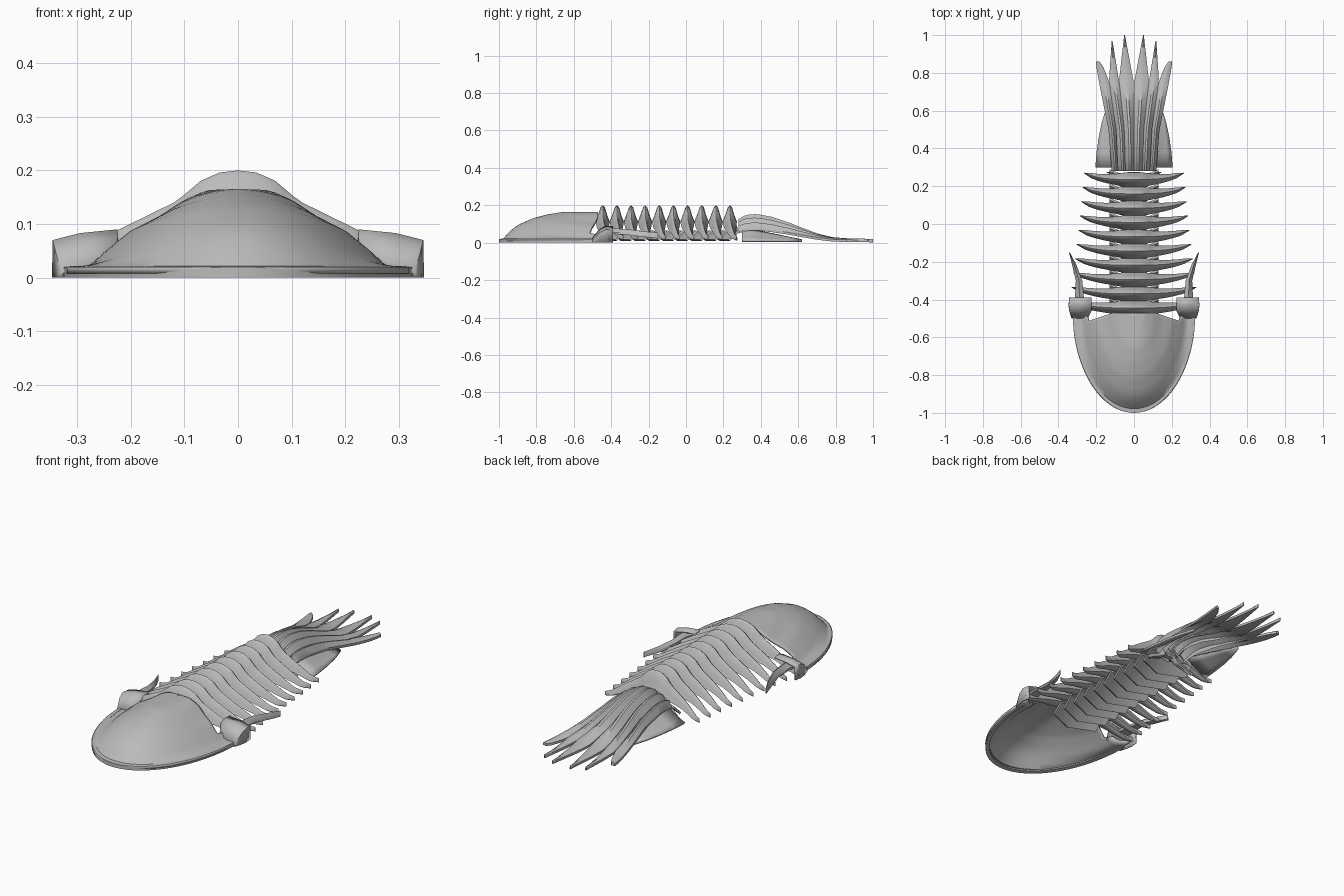
import bpy
import bmesh
from math import sin, cos, pi

old = bpy.data.objects.get("Cube")
if old:
    bpy.data.objects.remove(old, do_unlink=True)

stone = bpy.data.materials.new("stone_grey")
stone.use_nodes = True
GREY = (0.5, 0.5, 0.5, 1)
stone.diffuse_color = GREY
stone.node_tree.nodes["Principled BSDF"].inputs["Base Color"].default_value = GREY


def curve(table, t):
    """Linear lookup in a list of (t, value) pairs."""
    for (a, va), (b, vb) in zip(table, table[1:]):
        if t <= b:
            return va + (vb - va) * max(0, (t - a) / (b - a))
    return table[-1][1]


def loft(name, sections, closed=True, thick=0, mirror=False, angle=0.7):
    """Skin a list of equal-length point rows; closed rows get end caps."""
    bm = bmesh.new()
    rows = [[bm.verts.new(p) for p in s] for s in sections]
    n = len(rows[0])
    for a, b in zip(rows, rows[1:]):
        for i in range(n if closed else n - 1):
            j = (i + 1) % n
            bm.faces.new((a[i], a[j], b[j], b[i]))
    if closed:
        bm.faces.new(rows[0])
        bm.faces.new(rows[-1])
    bmesh.ops.remove_doubles(bm, verts=bm.verts, dist=0.0004)
    bmesh.ops.recalc_face_normals(bm, faces=bm.faces)
    if not closed and sum(f.normal.z for f in bm.faces) < 0:
        bmesh.ops.reverse_faces(bm, faces=bm.faces)
    mesh = bpy.data.meshes.new(name)
    bm.to_mesh(mesh)
    bm.free()
    mesh.materials.append(stone)
    ob = bpy.data.objects.new(name, mesh)
    bpy.context.collection.objects.link(ob)
    bpy.ops.object.select_all(action='DESELECT')
    bpy.context.view_layer.objects.active = ob
    ob.select_set(True)
    bpy.ops.object.shade_smooth_by_angle(angle=angle)
    if thick:
        mod = ob.modifiers.new("shell", 'SOLIDIFY')
        mod.thickness = thick
        mod.offset = -1
    if mirror:
        ob.modifiers.new("mirror", 'MIRROR')
    return ob


# Head shield: polar dome, steep in front, sloping at the sides, notched behind
FRONT = [(0, .165), (.35, .165), (.5, .152), (.65, .132), (.81, .095),
         (.9, .058), (.95, .022), (1, .02)]
SIDE = [(0, .165), (.18, .163), (.31, .145), (.46, .113), (.62, .087),
        (.77, .047), (.86, .02), (1, .02)]
NOTCH = [(0, 0), (.34, 0), (.76, -.045), (.77, 0), (1, .05)]
rings = []
for i in range(49):
    a = pi * i / 48
    ring = []
    for k in range(25):
        r = k / 24
        m = sin(a) ** 2
        back = curve(NOTCH, r) * max(0, 1 - sin(a) * 5)
        z = curve(FRONT, r) * m + curve(SIDE, r) * (1 - m)
        ring.append((.325 * r * cos(a), -.47 - .53 * r * sin(a) + back, z))
    rings.append(ring)
loft("head_shield", rings, closed=False, thick=.012)

# Flat rim around the head
rim = []
for i in range(49):
    a = pi * i / 48
    rim.append([(x * cos(a), -.46 - y * sin(a), z) for x, y, z in
                ((.325, .54, 0), (.325, .54, .02), (.305, .52, .022), (.305, .52, .004))])
loft("head_rim", rim)

# Cheek corners: thin arched shells, then the backward cheek spines
CORNER = [(-.5, .0, .03), (-.46, .012, .075), (-.43, .016, .09), (-.39, .012, .088)]
loft("cheek_corner", [[(.245 - .02 * (y > -.47), y, h), (.295, y, h - .007),
                       (.33 + bulge, y, h - .02), (.331 + bulge, y, .0)]
                      for y, bulge, h in CORNER],
     closed=False, thick=.008, mirror=True)
SPINE = [(-.425, .285, .055, .064), (-.38, .289, .046, .068), (-.3, .291, .034, .062),
         (-.22, .315, .024, .052), (-.15, .342, .004, .045)]
loft("cheek_spine", [[(x - w / 2, y, z - .006), (x, y, z + .008), (x + w / 2, y, z - .012),
                      (x + w / 2, y, z - .022), (x - w / 2, y, z - .018)]
                     for y, x, w, z in SPINE], mirror=True)

# Body ribs: ridged arches that taper and hook back at their tips
CREST = [(0, .2), (.1, .196), (.2, .181), (.33, .143), (.5, .114), (.62, .094),
         (.75, .07), (.87, .047), (1, .036)]
WIDTH = [(0, .078), (.2, .074), (.4, .056), (.6, .044), (.85, .028), (1, .003)]
DEPTH = [(0, .09), (.3, .068), (.6, .042), (.85, .026), (1, .018)]


def rib(name, y0, half, height=1.0, width=1.0):
    rows = []
    for i in range(-20, 21):
        u = i / 20
        t = abs(u)
        z = curve(CREST, t) * height
        w = curve(WIDTH, t) * width
        d = curve(DEPTH, t) * height
        y = y0 - .006 + .036 * width * t ** 3
        rows.append([(u * half, y + w * p, z - d * q) for p, q in
                     ((-.5, 1), (-.3, .55), (-.12, .1), (.02, 0), (.16, .12),
                      (.32, .6), (.5, 1), (.3, 1.15), (-.3, 1.15))])
    loft(name, rows)


RIBS = 10
for n in range(RIBS):
    f = n / (RIBS - 1)
    yc = -.44 + .68 * f
    rib(f"body_rib_{n + 1}", yc, .345 - .08 * f ** .8)
    # Tilted chevron belly plate beneath each rib, low in front, high behind
    loft(f"belly_plate_{n + 1}",
         [[(x, yc + s - .04, .01), (x, yc + s + .015, .06),
           (x, yc + s + .004, .066), (x, yc + s - .051, .016)]
          for x, s in ((-.13, .035), (0, -.02), (.13, .035))])
rib("last_rib", .262, .145, .7, .5)

# Tail side plates: curved triangles tucked under the fan
TAIL_EDGE = [(.3, .205), (.38, .198), (.46, .187), (.54, .17), (.62, .145)]
plate = []
for y, edge in TAIL_EDGE:
    g = (.64 - y) / .34
    inner = .135 - .045 * g
    plate.append([(inner + (edge - inner) * s, y, .014 + .07 * g * (1 - s) ** 1.2)
                  for s in (0, .25, .5, .75, 1)])
loft("tail_plate", plate, closed=False, thick=.01, mirror=True)

# Tail fan: folded spines, each a path of (y, x) with widths
TAIL_TOP = [(.28, .125), (.32, .15), (.38, .153), (.46, .138), (.55, .108), (.62, .08),
            (.7, .05), (.78, .03), (.85, .024), (1, .02)]
FAN = {
    "inner": (1.0, [(.28, .02), (.5, .024), (.76, .041), (1, .05)],
              [(.28, .05), (.5, .055), (.76, .076), (1, .004)]),
    "middle": (.86, [(.28, .06), (.5, .07), (.76, .106), (.97, .116)],
               [(.28, .05), (.5, .05), (.76, .052), (.97, .004)]),
    "outer": (.66, [(.28, .098), (.5, .114), (.74, .155), (.83, .18), (.86, .192)],
              [(.28, .04), (.5, .042), (.74, .056), (.83, .038), (.86, .018)]),
}
STEPS = 24
for key, (scale, path, widths) in FAN.items():
    end = path[-1][0]
    rows = []
    for i in range(STEPS + 1):
        y = .28 + (end - .28) * i / STEPS
        x, w = curve(path, y), curve(widths, y)
        z = .02 + (curve(TAIL_TOP, y) - .02) * scale
        ridge = min(.03, z * .3)
        rows.append([(x - w / 2, y, z - ridge), (x - w * .1, y, z), (x + w * .1, y, z),
                     (x + w / 2, y, z - ridge), (x + w / 2, y, z - ridge - .012),
                     (x, y, z - .016), (x - w / 2, y, z - ridge - .012)])
    loft(f"tail_spine_{key}", rows, mirror=True, angle=.5)
